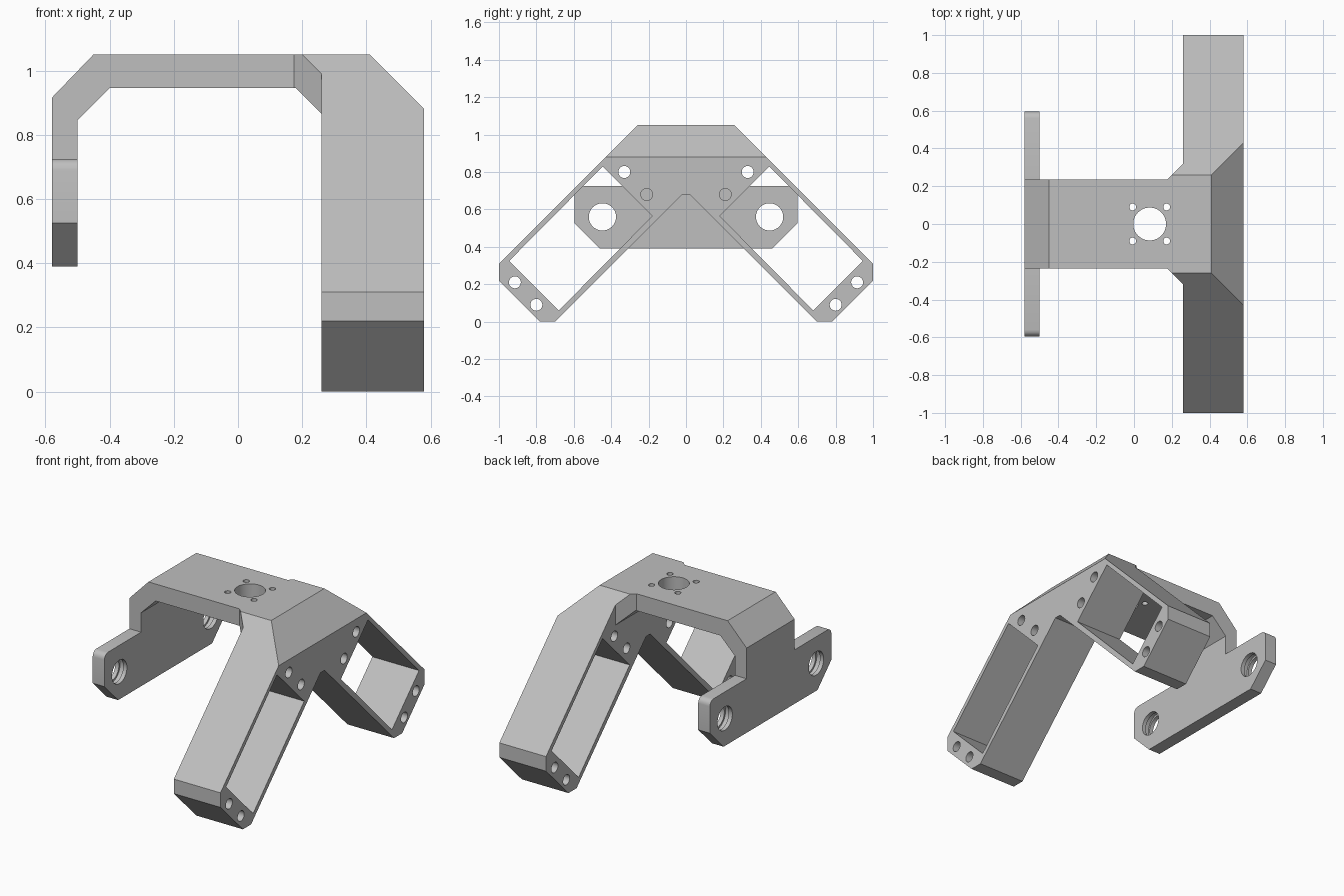
import bpy, bmesh
from math import cos, sin, pi

cube = bpy.data.objects.get("Cube")
if cube:
    bpy.data.objects.remove(cube, do_unlink=True)

grey = bpy.data.materials.new("Plain grey")
grey.use_nodes = True
COLOUR = (0.52, 0.52, 0.52, 1)
grey.diffuse_color = COLOUR
grey.node_tree.nodes["Principled BSDF"].inputs["Base Color"].default_value = COLOUR


def prism(name, outline, axis, low, high):
    """Extrude a 2D outline along an axis; the outline uses the other two axes in order."""
    bm = bmesh.new()
    verts = []
    for p in outline:
        co = list(p)
        co.insert("xyz".index(axis), low)
        verts.append(bm.verts.new(co))
    face = bm.faces.new(verts)
    result = bmesh.ops.extrude_face_region(bm, geom=[face])
    shift = [0, 0, 0]
    shift["xyz".index(axis)] = high - low
    moved = [g for g in result["geom"] if isinstance(g, bmesh.types.BMVert)]
    bmesh.ops.translate(bm, verts=moved, vec=shift)
    bmesh.ops.recalc_face_normals(bm, faces=bm.faces)
    mesh = bpy.data.meshes.new(name)
    bm.to_mesh(mesh)
    bm.free()
    mesh.materials.append(grey)
    obj = bpy.data.objects.new(name, mesh)
    bpy.context.collection.objects.link(obj)
    return obj


def circle(a, b, radius, sides=32):
    return [(a + radius * cos(2 * pi * i / sides), b + radius * sin(2 * pi * i / sides))
            for i in range(sides)]


def mirrored(half):
    """Complete an outline symmetric about its first coordinate."""
    return half + [(-a, b) for a, b in reversed(half)]


def combine(target, tool, operation):
    mod = target.modifiers.new("combine", 'BOOLEAN')
    mod.operation, mod.object, mod.solver = operation, tool, 'EXACT'
    bpy.context.view_layer.objects.active = target
    bpy.ops.object.modifier_apply(modifier=mod.name)
    bpy.data.objects.remove(tool, do_unlink=True)


def cut(target, outline, axis, low, high):
    combine(target, prism("cutter", outline, axis, low, high), 'DIFFERENCE')


# Splayed pair of legs, with the outer top edge bevelled off
leg_half = [(0.26, 1.05), (1.0, 0.31), (1.0, 0.22), (0.78, 0), (0.70, 0), (0.02, 0.68)]
bracket = prism("bracket", mirrored(leg_half), 'x', 0.26, 0.58)
cut(bracket, [(0.36, 1.10), (0.70, 1.10), (0.70, 0.76)], 'y', -1.1, 1.1)

# Bent arm bridging from the legs to the side plate, flared where it meets them
arm = prism("arm", [(-0.58, 0.39), (-0.58, 0.915), (-0.45, 1.05), (0.32, 1.05), (0.32, 0.865),
                    (0.26, 0.865), (0.18, 0.945), (-0.40, 0.945), (-0.50, 0.845), (-0.50, 0.39)],
            'y', -0.5, 0.5)
flare = prism("flare", [(-0.7, -0.235), (0.175, -0.235), (0.32, -0.38),
                        (0.32, 0.38), (0.175, 0.235), (-0.7, 0.235)], 'z', 0.3, 1.2)
combine(arm, flare, 'INTERSECT')
slopes = prism("slopes", mirrored([(0.26, 1.05), (0.51, 0.80), (0.51, 0.2)]), 'x', -0.8, 0.5)
combine(arm, slopes, 'INTERSECT')

# Side plate with rounded upper corners
corner = [(0.56 + 0.035 * sin(t * pi / 8), 0.69 + 0.035 * cos(t * pi / 8)) for t in range(5)]
plate = prism("side_plate", mirrored(corner + [(0.595, 0.525), (0.46, 0.39)]), 'x', -0.58, -0.50)
combine(arm, plate, 'UNION')
combine(bracket, arm, 'UNION')

for side in (-1, 1):
    # Open window along each leg
    window = [(0.445, 0.83), (0.18, 0.565), (0.68, 0.06), (0.945, 0.325)]
    cut(bracket, [(side * y, z) for y, z in window], 'x', 0.2, 0.7)
    # Screw holes at both ends of each leg
    for y, z in ((0.33, 0.80), (0.21, 0.68), (0.80, 0.09), (0.915, 0.21)):
        cut(bracket, circle(side * y, z, 0.032, 24), 'x', 0.2, 0.7)
    # Bearing hole with an inner groove
    cut(bracket, circle(side * 0.447, 0.56, 0.073), 'x', -0.7, -0.4)
    cut(bracket, circle(side * 0.447, 0.56, 0.085), 'x', -0.555, -0.525)
    # Small holes around the top opening
    for dx in (-0.09, 0.09):
        cut(bracket, circle(0.083 + dx, side * 0.09, 0.018, 20), 'z', 0.9, 1.1)

# Round opening in the top
cut(bracket, circle(0.083, 0, 0.087, 40), 'z', 0.9, 1.1)

bpy.ops.object.select_all(action='DESELECT')
bracket.select_set(True)
bpy.context.view_layer.objects.active = bracket
bpy.ops.object.shade_smooth_by_angle(angle=0.5)
